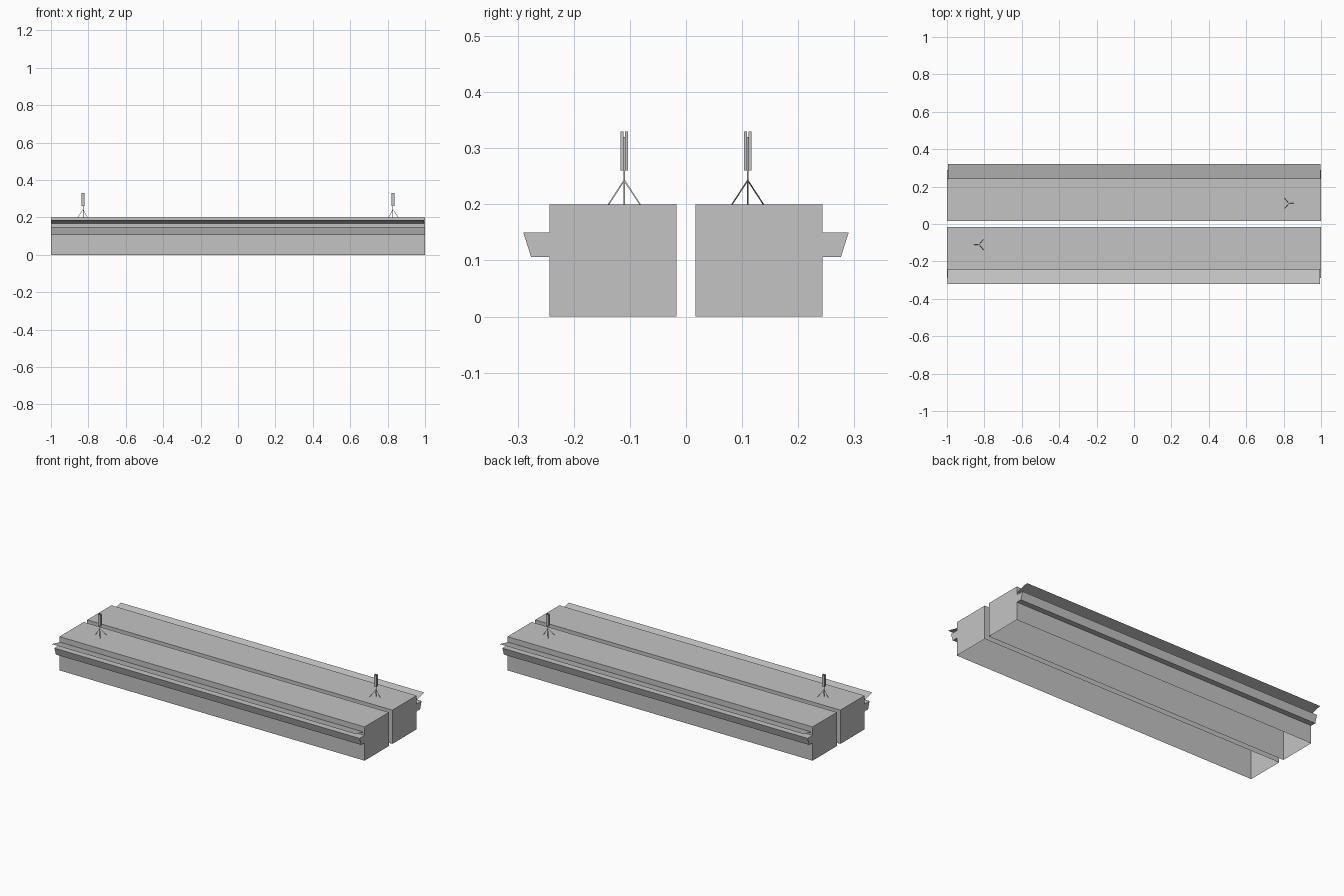
import bpy, bmesh, math
from mathutils import Matrix, Vector

cube = bpy.data.objects.get("Cube")
if cube:
    bpy.data.objects.remove(cube)

grey = bpy.data.materials.new("plain grey")
grey.use_nodes = True
colour = (0.55, 0.55, 0.55, 1)
grey.diffuse_color = colour
grey.node_tree.nodes["Principled BSDF"].inputs["Base Color"].default_value = colour


def finish(name, bm, turned):
    """Turn the part half a revolution for the back row and link it."""
    if turned:
        bmesh.ops.rotate(bm, verts=bm.verts, matrix=Matrix.Rotation(math.pi, 3, "Z"))
    mesh = bpy.data.meshes.new(name)
    bm.to_mesh(mesh)
    bm.free()
    mesh.materials.append(grey)
    obj = bpy.data.objects.new(name, mesh)
    bpy.context.collection.objects.link(obj)


def sweep_x(bm, profile, x0, x1, closed=False, caps=False):
    """Sweep a (y, z) profile along x."""
    a = [bm.verts.new((x0, y, z)) for y, z in profile]
    b = [bm.verts.new((x1, y, z)) for y, z in profile]
    n = len(profile)
    for i in range(n if closed else n - 1):
        j = (i + 1) % n
        bm.faces.new((a[i], a[j], b[j], b[i]))
    if caps:
        bm.faces.new(a[::-1])
        bm.faces.new(b)


def rod(bm, start, end, radius):
    """Thin three-sided rod between two points."""
    start, end = Vector(start), Vector(end)
    axis = end - start
    place = Matrix.Translation((start + end) / 2) @ axis.to_track_quat("Z", "Y").to_matrix().to_4x4()
    bmesh.ops.create_cone(bm, segments=3, radius1=radius, radius2=radius,
                          depth=axis.length, matrix=place)


IN, OUT, TOP = -0.017, -0.243, 0.2
HX, HY = -0.828, -0.11

for row, turned in (("front", False), ("back", True)):
    # Hollow body, open underneath
    bm = bmesh.new()
    sweep_x(bm, [(OUT, 0), (OUT, TOP), (IN, TOP), (IN, 0)], -1, 1, caps=True)
    bmesh.ops.recalc_face_normals(bm, faces=bm.faces)
    finish(row + "_body", bm, turned)

    # Ledge with a slanted outer face
    bm = bmesh.new()
    sweep_x(bm, [(OUT, 0.106), (-0.276, 0.106), (-0.29, 0.15), (OUT, 0.15)],
            -1, 1, closed=True, caps=True)
    bmesh.ops.recalc_face_normals(bm, faces=bm.faces)
    finish(row + "_ledge", bm, turned)

    # Thin flap rising outwards
    bm = bmesh.new()
    sweep_x(bm, [(OUT, 0.168), (-0.322, 0.187)], -0.996, 0.994)
    finish(row + "_flap", bm, turned)

    # Tripod: post and three legs
    bm = bmesh.new()
    rod(bm, (HX, HY, TOP), (HX, HY, 0.32), 0.0018)
    for dx, dy in ((-0.028, 0), (0.023, 0.028), (0.023, -0.028)):
        rod(bm, (HX, HY, 0.243), (HX + dx, HY + dy, TOP), 0.0014)
    finish(row + "_tripod", bm, turned)

    # Split sleeve around the post, open at both ends
    bm = bmesh.new()
    for side in (-1, 1):
        path = [(-0.008, 0.0015), (-0.008, 0.0065), (0.008, 0.0065), (0.008, 0.0015)]
        low, high = [[bm.verts.new((HX + x, HY + side * y, z)) for x, y in path]
                     for z in (0.26, 0.33)]
        for i in range(3):
            bm.faces.new((low[i], low[i + 1], high[i + 1], high[i]))
    finish(row + "_sleeve", bm, turned)
